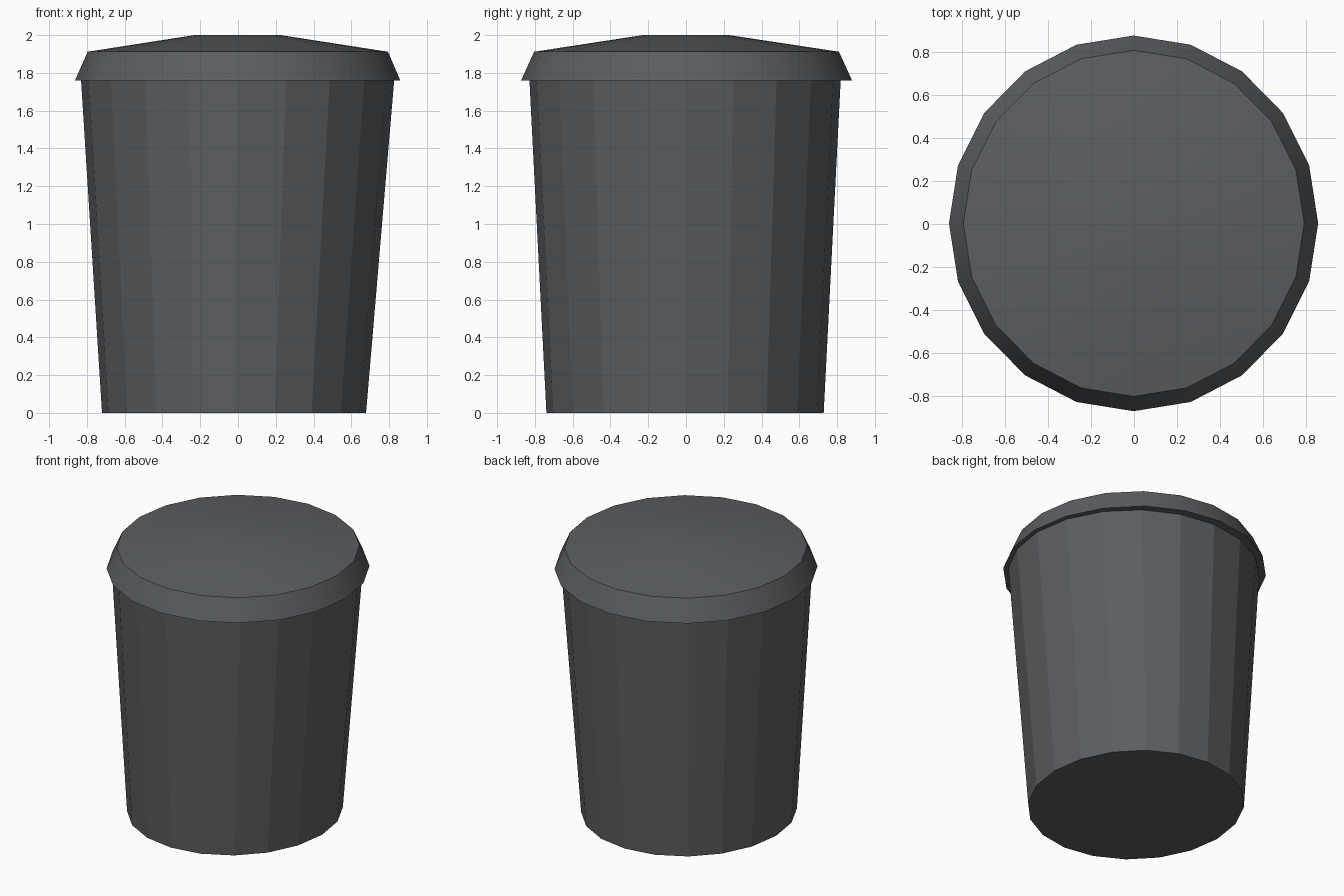
import bpy, bmesh, math

if "Cube" in bpy.data.objects:
    bpy.data.objects.remove(bpy.data.objects["Cube"])

SIDES = 20


def material(name, rgb):
    m = bpy.data.materials.new(name)
    m.diffuse_color = (*rgb, 1)
    m.use_nodes = True
    m.node_tree.nodes["Principled BSDF"].inputs["Base Color"].default_value = m.diffuse_color
    return m


def lathe(name, rings, mat):
    """Skin a stack of elliptical rings (cx, cy, rx, ry, z) and cap both ends."""
    bm = bmesh.new()
    loops = []
    for cx, cy, rx, ry, z in rings:
        loops.append([bm.verts.new((cx + rx * math.cos(2 * math.pi * i / SIDES),
                                    cy + ry * math.sin(2 * math.pi * i / SIDES), z))
                      for i in range(SIDES)])
    for a, b in zip(loops, loops[1:]):
        for i in range(SIDES):
            j = (i + 1) % SIDES
            bm.faces.new((a[i], a[j], b[j], b[i]))
    bm.faces.new(loops[0][::-1])
    bm.faces.new(loops[-1])
    me = bpy.data.meshes.new(name)
    bm.to_mesh(me)
    bm.free()
    me.materials.append(mat)
    ob = bpy.data.objects.new(name, me)
    bpy.context.collection.objects.link(ob)
    return ob


grey = material("charcoal_grey", (0.105, 0.112, 0.12))

# Faceted tapering bin
lathe("bin_body", [(-0.021, -0.005, 0.699, 0.734, 0),
                   (-0.002, -0.005, 0.829, 0.824, 1.762)], grey)

# Smooth overhanging lid with a sloped rim and shallow domed top
lid = lathe("bin_lid", [(-0.002, 0.003, 0.861, 0.876, 1.76),
                        (-0.001, 0.003, 0.795, 0.807, 1.912),
                        (-0.003, 0, 0.228, 0.228, 2.0)], grey)
bpy.context.view_layer.objects.active = lid
lid.select_set(True)
bpy.ops.object.shade_smooth_by_angle(angle=math.radians(30))
